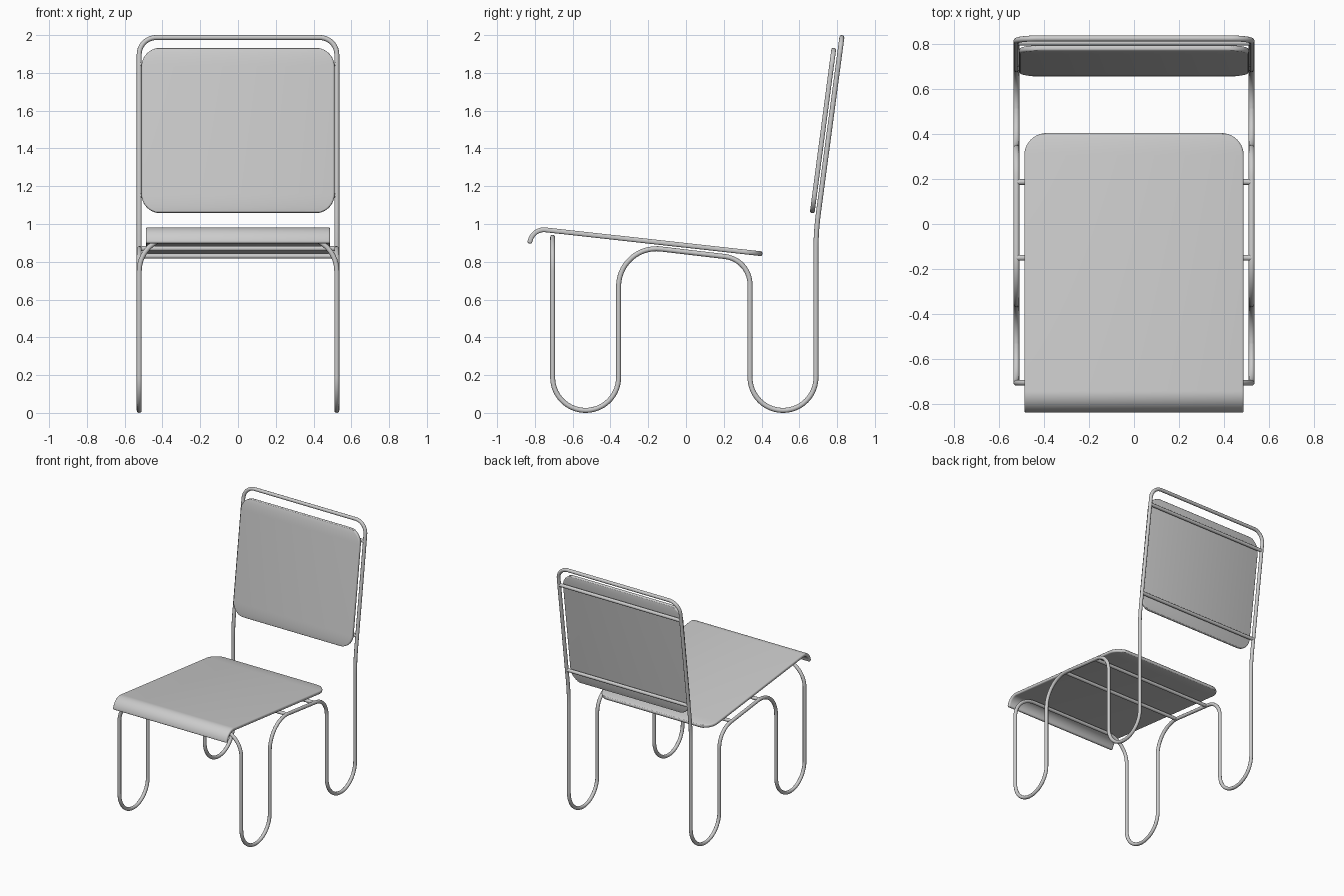
import bpy, bmesh, math
from mathutils import Vector

if "Cube" in bpy.data.objects:
    bpy.data.objects.remove(bpy.data.objects["Cube"])

TUBE = 0.0132   # tube radius
X = 0.523       # side frame position

grey = bpy.data.materials.new("grey")
grey.diffuse_color = (0.6, 0.6, 0.6, 1)
grey.use_nodes = True
grey.node_tree.nodes["Principled BSDF"].inputs["Base Color"].default_value = grey.diffuse_color


def fillet(corners, n=14):
    """Round the corners of an open path given as (point, radius)."""
    pts = [Vector(p) for p, r in corners]
    out = [pts[0]]
    for i in range(1, len(pts) - 1):
        p, r = pts[i], corners[i][1]
        a = (pts[i - 1] - p).normalized()
        b = (pts[i + 1] - p).normalized()
        half = a.angle(b) / 2
        centre = p + (a + b).normalized() * (r / math.sin(half))
        start = p + a * (r / math.tan(half))
        end = p + b * (r / math.tan(half))
        u, v = start - centre, end - centre
        ang = u.angle(v)
        for k in range(n + 1):
            t = k / n
            out.append(centre + (u * math.sin((1 - t) * ang) + v * math.sin(t * ang)) / math.sin(ang))
    out.append(pts[-1])
    return out


def finish(obj):
    """Bake modifiers or curve to mesh, then shade smooth."""
    bpy.ops.object.select_all(action='DESELECT')
    obj.select_set(True)
    bpy.context.view_layer.objects.active = obj
    bpy.ops.object.convert(target='MESH')
    bpy.ops.object.shade_smooth_by_angle(angle=math.radians(40))


def tube(name, points, cyclic=False):
    cu = bpy.data.curves.new(name, 'CURVE')
    cu.dimensions = '3D'
    cu.twist_mode = 'MINIMUM'
    cu.bevel_depth = TUBE
    cu.bevel_resolution = 4
    cu.use_fill_caps = True
    sp = cu.splines.new('POLY')
    sp.points.add(len(points) - 1)
    for q, p in zip(sp.points, points):
        q.co = (*p, 1)
    sp.use_cyclic_u = cyclic
    cu.materials.append(grey)
    obj = bpy.data.objects.new(name, cu)
    bpy.context.collection.objects.link(obj)
    finish(obj)


def sheet(name, stations):
    """Panel lofted from (half width, y, z) stations, with rounded rim."""
    bm = bmesh.new()
    rows = [[bm.verts.new((s * w, y, z)) for s in (-1, 1)] for w, y, z in stations]
    for a, b in zip(rows, rows[1:]):
        bm.faces.new((a[0], a[1], b[1], b[0]))
    me = bpy.data.meshes.new(name)
    bm.to_mesh(me)
    bm.free()
    me.materials.append(grey)
    obj = bpy.data.objects.new(name, me)
    bpy.context.collection.objects.link(obj)
    so = obj.modifiers.new("thickness", 'SOLIDIFY')
    so.thickness, so.offset = 0.025, 0
    be = obj.modifiers.new("rim", 'BEVEL')
    be.width, be.segments, be.limit_method = 0.009, 3, 'ANGLE'
    be.angle_limit = math.radians(50)
    be.use_clamp_overlap = False
    finish(obj)


def corner(a, b, half_w, r=0.1, n=10):
    """Stations along a straight line a->b whose b end has rounded corners."""
    a, b = Vector(a), Vector(b)
    d = (a - b).normalized()
    out = []
    for k in range(n + 1):
        t = math.pi / 2 * k / n
        p = b + d * r * (1 - math.sin(t))
        out.append((half_w - r + r * math.cos(t), p.x, p.y))
    return out


# One continuous bent tube: front bar, legs, seat rails, back posts, top bar
low = TUBE
arc = 0.1744
half = fillet([
    ((0, -0.706, 0.93), 0),
    ((X, -0.706, 0.93), 0.18),
    ((X, -0.706, low), arc),
    ((X, -0.357, low), arc),
    ((X, -0.357, 0.894), 0.20),
    ((X, 0.339, 0.812), 0.15),
    ((X, 0.339, low), arc),
    ((X, 0.688, low), arc),
    ((X, 0.688, 0.96), 1.5),
    ((X, 0.825, 1.987), 0.09),
    ((0, 0.825, 1.987), 0),
])
mirrored = [Vector((-p.x, p.y, p.z)) for p in reversed(half[1:-1])]
tube("tube_frame", half + mirrored, cyclic=True)

# Cross bars under the seat and behind the backrest
for name, y, z in (("seat_bar_front", -0.15, 0.870), ("seat_bar_rear", 0.187, 0.830),
                   ("back_bar_lower", 0.713, 1.15), ("back_bar_upper", 0.806, 1.845)):
    tube(name, [Vector((-X, y, z)), Vector((X, y, z))])

# Seat with curled front lip and rounded rear corners
side = fillet([((0, -0.829, 0.897), 0), ((0, -0.807, 0.976), 0.075), ((0, 0.404, 0.842), 0)])
seat = [(0.488, p.y, p.z) for p in side[:-1]]
seat += corner((side[-2].y, side[-2].z), (0.404, 0.842), 0.488)
sheet("seat", seat)

# Backrest panel
bottom, top = (0.668, 1.058), (0.783, 1.932)
back = corner(top, bottom, 0.511)[::-1] + corner(bottom, top, 0.511)
sheet("backrest", back)
